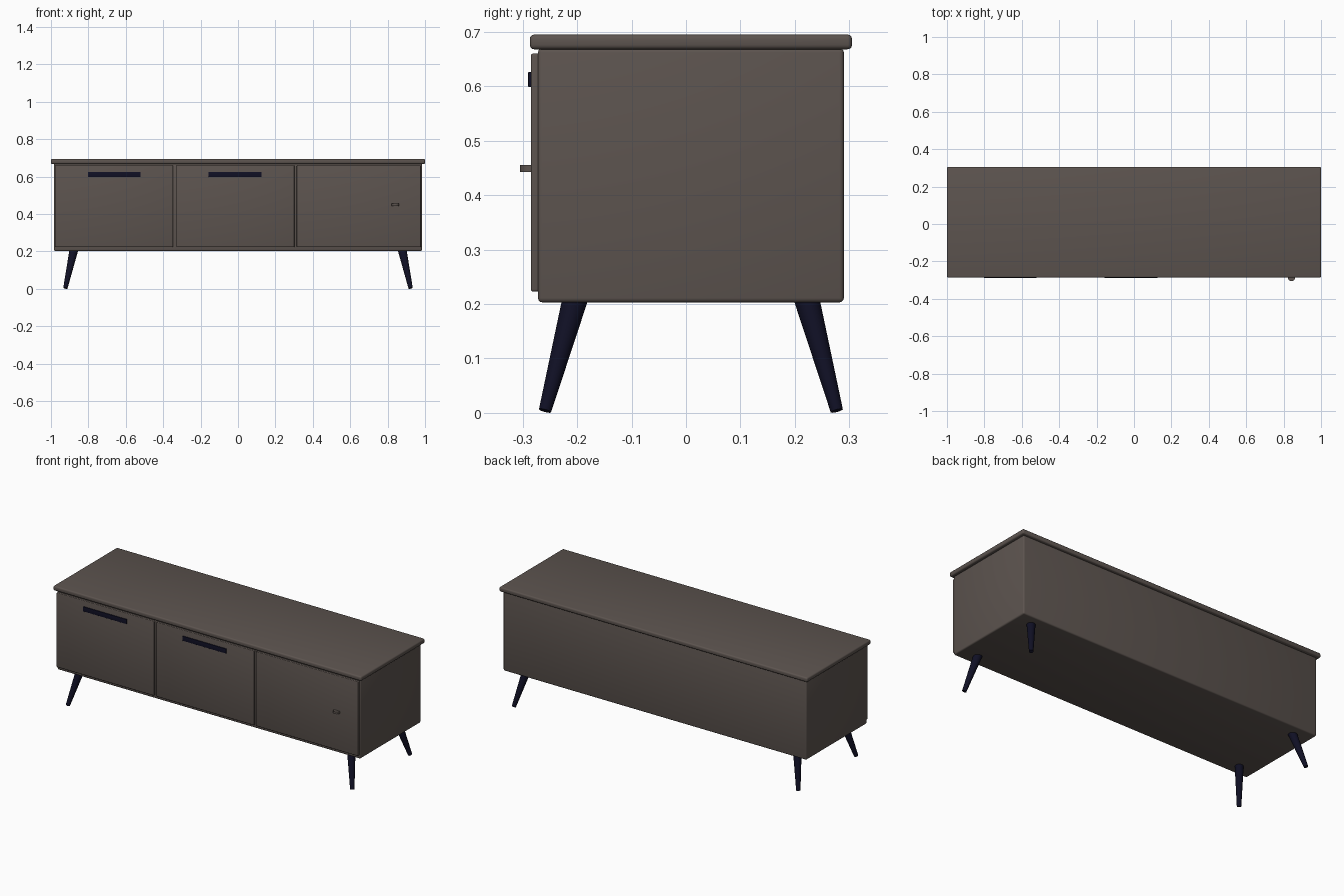
import bpy, bmesh, math
from mathutils import Vector

if "Cube" in bpy.data.objects:
    bpy.data.objects.remove(bpy.data.objects["Cube"])


def material(name, rgb):
    m = bpy.data.materials.new(name)
    m.diffuse_color = (*rgb, 1)
    m.use_nodes = True
    m.node_tree.nodes["Principled BSDF"].inputs["Base Color"].default_value = m.diffuse_color
    return m


WOOD = material("grey brown wood", (0.108, 0.088, 0.078))
DARK = material("dark navy", (0.005, 0.005, 0.018))


def finish(name, bm, mat):
    me = bpy.data.meshes.new(name)
    bm.to_mesh(me)
    bm.free()
    me.materials.append(mat)
    ob = bpy.data.objects.new(name, me)
    bpy.context.collection.objects.link(ob)
    bpy.ops.object.select_all(action='DESELECT')
    ob.select_set(True)
    bpy.context.view_layer.objects.active = ob
    bpy.ops.object.shade_smooth_by_angle(angle=math.radians(35))
    return ob


def box(name, x, y, z, mat, bevel=0.0):
    """Box from (min, max) ranges with rounded edges."""
    bm = bmesh.new()
    bmesh.ops.create_cube(bm, size=1)
    for v in bm.verts:
        v.co = Vector([(r[0] + r[1]) / 2 + c * (r[1] - r[0])
                       for r, c in zip((x, y, z), v.co)])
    if bevel:
        bmesh.ops.bevel(bm, geom=bm.edges[:], offset=bevel, segments=3,
                        profile=0.5, affect='EDGES')
    return finish(name, bm, mat)


def cone(name, bottom, top, r_bottom, r_top, mat, sides=32):
    """Tapered cylinder between two points."""
    a, b = Vector(bottom), Vector(top)
    bm = bmesh.new()
    bmesh.ops.create_cone(bm, cap_ends=True, segments=sides, radius1=r_bottom,
                          radius2=r_top, depth=(b - a).length)
    rot = (b - a).to_track_quat('Z', 'Y').to_matrix().to_4x4()
    bmesh.ops.transform(bm, matrix=rot, verts=bm.verts)
    bmesh.ops.translate(bm, vec=(a + b) / 2, verts=bm.verts)
    return finish(name, bm, mat)


# Cabinet body and top board
box("cabinet_body", (-0.984, 0.984), (-0.272, 0.29), (0.203, 0.67), WOOD, 0.008)
box("top_board", (-1, 1), (-0.287, 0.305), (0.668, 0.695), WOOD, 0.008)

# Front panels
for name, x in (("left_drawer_front", (-0.979, -0.347)),
                ("middle_drawer_front", (-0.33, 0.302)),
                ("right_door", (0.314, 0.978))):
    box(name, x, (-0.285, -0.268), (0.223, 0.66), WOOD, 0.004)

# Bar handles
for name, x in (("left_handle", (-0.802, -0.52)), ("middle_handle", (-0.157, 0.126))):
    box(name, x, (-0.29, -0.28), (0.599, 0.626), DARK, 0.001)

# Round door knob, a thin upright-axis disc half sunk in the door
cone("door_knob", (0.842, -0.285, 0.4425), (0.842, -0.285, 0.4555), 0.02, 0.02, WOOD)

# Splayed legs
for sx, side in ((-1, "left"), (1, "right")):
    for sy, end in ((-1, "front"), (1, "back")):
        cone(f"{end}_{side}_leg",
             (sx * 0.923, 0.009 + sy * 0.268, 0.004),
             (sx * 0.877, 0.009 + sy * 0.212, 0.212), 0.0115, 0.0235, DARK)
